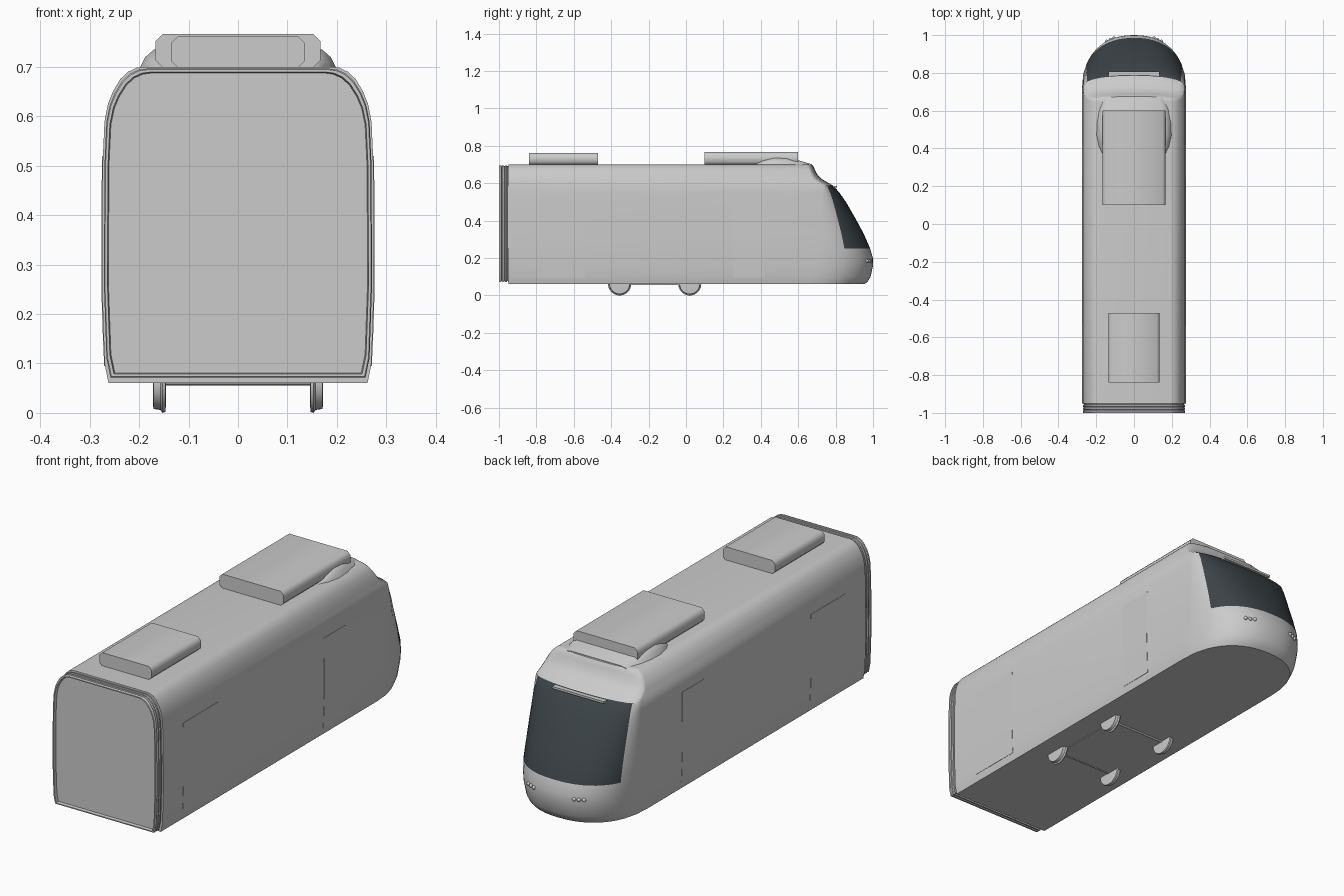
import bpy, bmesh, math
from mathutils import Vector

if "Cube" in bpy.data.objects:
    bpy.data.objects.remove(bpy.data.objects["Cube"], do_unlink=True)


def material(name, rgb):
    m = bpy.data.materials.new(name)
    m.use_nodes = True
    m.diffuse_color = (*rgb, 1)
    m.node_tree.nodes["Principled BSDF"].inputs["Base Color"].default_value = (*rgb, 1)
    return m


GREY = material("light grey paint", (0.6, 0.6, 0.6))
GLASS = material("dark glass", (0.045, 0.057, 0.066))


def finish(name, bm, mats=(GREY,), angle=30):
    bmesh.ops.recalc_face_normals(bm, faces=bm.faces)
    me = bpy.data.meshes.new(name)
    bm.to_mesh(me)
    bm.free()
    ob = bpy.data.objects.new(name, me)
    bpy.context.collection.objects.link(ob)
    for m in mats:
        me.materials.append(m)
    bpy.ops.object.select_all(action="DESELECT")
    ob.select_set(True)
    bpy.context.view_layer.objects.active = ob
    bpy.ops.object.shade_smooth_by_angle(angle=math.radians(angle))
    return ob


def loft(name, rings, paint=None, **kw):
    """Skin closed rings of equal length and cap both ends."""
    bm = bmesh.new()
    vs = [[bm.verts.new(p) for p in r] for r in rings]
    n = len(rings[0])
    for i in range(len(vs) - 1):
        for j in range(n):
            k = (j + 1) % n
            f = bm.faces.new((vs[i][j], vs[i][k], vs[i + 1][k], vs[i + 1][j]))
            if paint:
                f.material_index = paint(i, j)
    bm.faces.new(vs[0])
    bm.faces.new(vs[-1])
    return finish(name, bm, **kw)


def interp(table, z):
    for (a, u), (b, v) in zip(table, table[1:]):
        if z <= b:
            return u + (v - u) * max(0, z - a) / (b - a)
    return table[-1][1]


# Body outline tables by height: half width, nose tip, start of the nose curve
WIDTH = [(.06, .262), (.10, .27), (.25, .275), (.5, .274), (.59, .27), (.625, .263),
         (.65, .253), (.675, .238), (.69, .222), (.698, .205), (.70, .19)]
TIP = [(.06, .955), (.075, .972), (.10, .987), (.16, 1), (.20, .999), (.25, .985),
       (.33, .95), (.41, .907), (.5, .855), (.55, .82), (.588, .785), (.605, .755),
       (.625, .722), (.65, .70), (.675, .688), (.69, .682), (.698, .676), (.70, .67)]
START = [(.06, .66), (.16, .70), (.25, .72), (.588, .725), (.605, .70),
         (.625, .675), (.65, .665), (.70, .645)]
POWER = 2.3
EDGE = math.asin(.48 ** (POWER / 2))
ARC = [0, EDGE / 2] + [EDGE + (math.pi / 2 - EDGE) * i / 10 for i in range(11)]


def nose_point(z, t):
    s, tip = interp(START, z), interp(TIP, z)
    return Vector((interp(WIDTH, z) * max(0, math.cos(t)) ** (2 / POWER),
                   s + (tip - s) * math.sin(t) ** (2 / POWER), z))


def body_ring(z):
    half = [Vector((interp(WIDTH, z), -.95, z))] + [nose_point(z, t) for t in ARC]
    half[-1].x = 0
    return half + [Vector((-p.x, p.y, p.z)) for p in reversed(half[:-1])]


levels = [z for z, _ in TIP]
rings = [body_ring(z) for z in levels]
last = len(rings[0]) - 2


def body_paint(i, j):
    return int(.25 <= levels[i] < .588 and 3 <= j <= last - 3)


loft("body_shell", rings, body_paint, mats=(GREY, GLASS), angle=32)


# Ribbed gangway bellows with a recessed end wall
def bellows_ring(y, d):
    right = []
    for z, w in WIDTH:
        f = (z - .06) / .64
        right.append((w - d, y, .06 + d + .008 + f * (.632 - 2 * d)))
    return right + [(-x, y, z) for x, y, z in reversed(right)]


ribs = [(-.94, .003)]
for y in (-.955, -.97, -.985):
    ribs += [(y, .01), (y - .004, .004), (y - .011, .004)]
ribs += [(-1, .006), (-1, .011), (-.985, .013)]
loft("gangway_bellows", [bellows_ring(y, d) for y, d in ribs])


# Roof equipment boxes with chamfered long edges
def roof_unit(name, hw, y0, y1, top, c=.015):
    bot = .698
    prof = [(hw - c, bot), (hw, bot + c), (hw, top - c), (hw - c, top)]
    prof += [(-x, z) for x, z in reversed(prof)]
    loft(name, [[(x, y, z) for x, z in prof] for y in (y0, y1)], angle=50)


roof_unit("front_roof_unit", .167, .10, .60, .766)
roof_unit("rear_roof_unit", .136, -.84, -.47, .762)

# Low fairing hugging the front roof unit
fairing = []
for y, base, top, z in [(.37, .165, .16, .70), (.41, .188, .166, .72), (.47, .20, .17, .735),
                        (.54, .197, .165, .733), (.61, .185, .15, .72), (.67, .16, .13, .702)]:
    side = [(base, y, .695), ((base + top) / 2 + .003, y, .4 * .695 + .6 * z), (top, y, z)]
    fairing.append(side + [(-a, b, c) for a, b, c in reversed(side)])
loft("roof_fairing", fairing, angle=40)


# Door leaves: thin panels following the side curve
def door(name, y0, y1, side):
    rows = []
    for i in range(9):
        z = .095 + .425 * i / 8
        w = interp(WIDTH, z)
        rows.append([(side * (w + d), y, z) for d, y in
                     ((-.002, y0), (.0015, y0), (.0015, y1), (-.002, y1))])
    loft(name, rows)


for side, label in ((1, "left"), (-1, "right")):
    door(f"{label}_rear_door", -.80, -.54, side)
    door(f"{label}_cab_door", .25, .42, side)


# Wheels and axles
def turned(name, profile, y, z, segs=32):
    loft(name, [[(x, y + r * math.cos(a), z + r * math.sin(a))
                 for a in (2 * math.pi * k / segs for k in range(segs))]
                for x, r in profile])


for y, end in ((-.355, "rear"), (.02, "front")):
    for s, label in ((1, "left"), (-1, "right")):
        turned(f"{end}_{label}_wheel",
               [(s * x, r) for x, r in ((.146, .05), (.147, .06), (.153, .062),
                                        (.157, .056), (.171, .054), (.172, .045))], y, .062)
    turned(f"{end}_axle", [(-.15, .007), (.15, .007)], y, .062, 12)

# Bogie plate under the floor
bm = bmesh.new()
bmesh.ops.create_cube(bm, size=1)
for v in bm.verts:
    v.co = (v.co.x * .29, v.co.y * .375 - .167, v.co.z * .006 + .06)
finish("bogie_plate", bm)

# Light bar above the windscreen
bm = bmesh.new()
bmesh.ops.create_cube(bm, size=1)
for v in bm.verts:
    v.co = (v.co.x * .27, v.co.y * .03 + .792, v.co.z * .01 + .581)
finish("windscreen_bar", bm)

# Headlamp clusters: three small domes on each side
for s, label in ((1, "left"), (-1, "right")):
    bm = bmesh.new()
    for x in (.105, .125, .145):
        t = math.acos((x / interp(WIDTH, .185)) ** (POWER / 2))
        p = nose_point(.185, t)
        p.x *= s
        new = bmesh.ops.create_uvsphere(bm, u_segments=12, v_segments=8, radius=.009)
        bmesh.ops.translate(bm, verts=new["verts"], vec=p)
    finish(f"{label}_headlamps", bm, angle=60)
